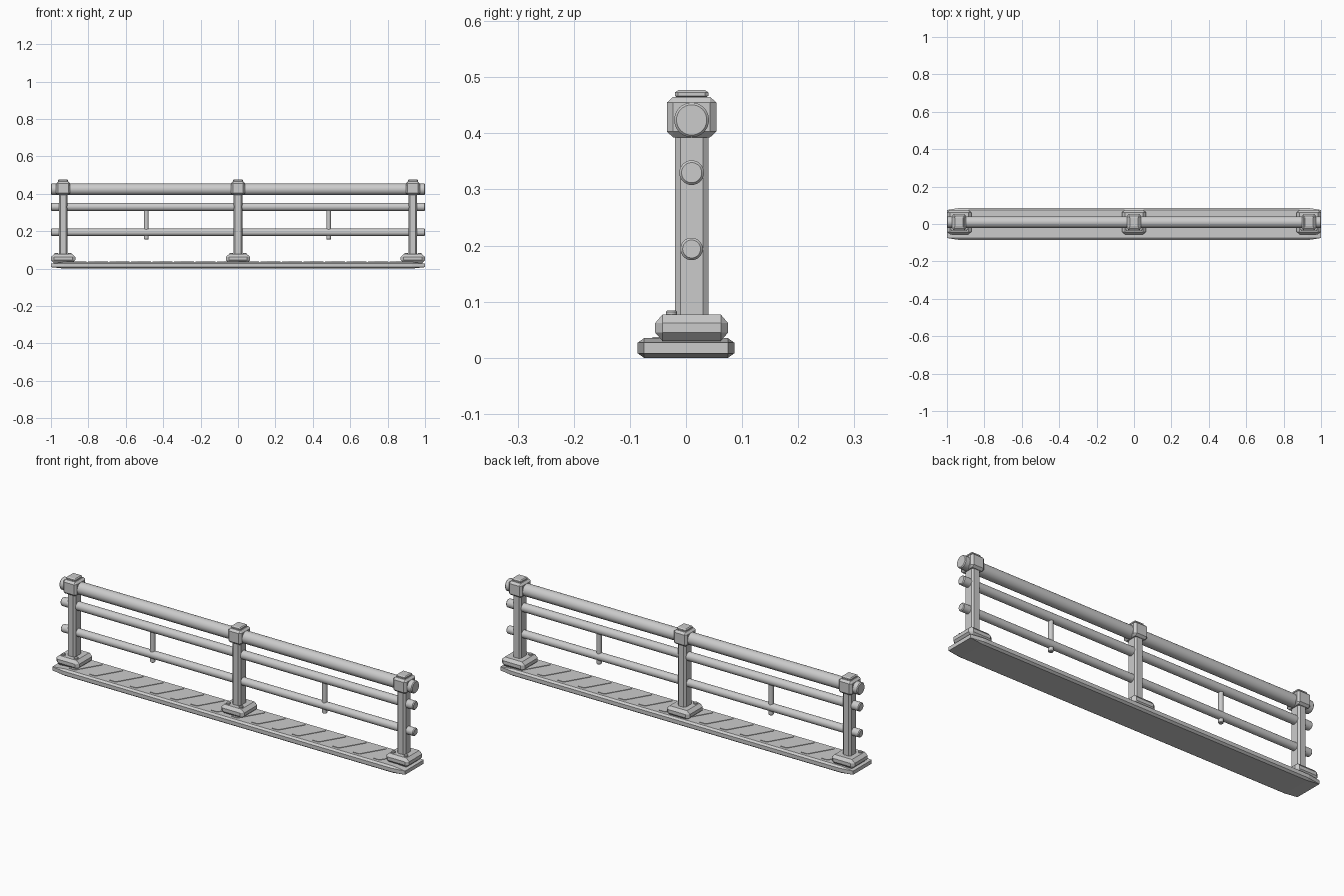
import bpy
import bmesh
from math import pi, radians
from mathutils import Matrix, Vector

if "Cube" in bpy.data.objects:
    bpy.data.objects.remove(bpy.data.objects["Cube"], do_unlink=True)

steel = bpy.data.materials.new("plain_grey")
steel.use_nodes = True
GREY = (0.6, 0.6, 0.6, 1)
steel.diffuse_color = GREY
steel.node_tree.nodes["Principled BSDF"].inputs["Base Color"].default_value = GREY


def finish(name, bm, location, smooth=False):
    bmesh.ops.recalc_face_normals(bm, faces=bm.faces)
    mesh = bpy.data.meshes.new(name)
    bm.to_mesh(mesh)
    bm.free()
    mesh.materials.append(steel)
    obj = bpy.data.objects.new(name, mesh)
    obj.location = location
    bpy.context.collection.objects.link(obj)
    if smooth:
        bpy.ops.object.select_all(action="DESELECT")
        obj.select_set(True)
        bpy.context.view_layer.objects.active = obj
        bpy.ops.object.shade_smooth_by_angle(angle=radians(30))
    return obj


def chamfered_box(name, location, size, chamfer):
    """Box whose chamfer has its own width along each axis."""
    bm = bmesh.new()
    bmesh.ops.create_cube(bm, size=1)
    bmesh.ops.scale(bm, vec=[s / c for s, c in zip(size, chamfer)], verts=bm.verts)
    bmesh.ops.bevel(bm, geom=bm.edges[:], offset=1, segments=1, affect="EDGES")
    bmesh.ops.scale(bm, vec=chamfer, verts=bm.verts)
    return finish(name, bm, location)


def rod(name, location, radius, length, axis, chamfer=0.004, sides=32):
    """Round bar along an axis with chamfered ends."""
    bm = bmesh.new()
    bmesh.ops.create_cone(bm, cap_ends=True, segments=sides, radius1=radius,
                          radius2=radius, depth=length)
    rims = [e for e in bm.edges if abs(e.verts[0].co.z - e.verts[1].co.z) < 1e-6]
    bmesh.ops.bevel(bm, geom=rims, offset=chamfer, segments=1, affect="EDGES")
    if axis == "X":
        bmesh.ops.rotate(bm, verts=bm.verts, matrix=Matrix.Rotation(pi / 2, 3, "Y"))
    return finish(name, bm, location, smooth=True)


POST_Y = 0.01

# Walkway base
chamfered_box("base_plate", (0, 0, 0.0175), (2, 0.172, 0.035), (0.07, 0.011, 0.008))

# Slanted grip bars on the base
bm = bmesh.new()
for i in range(16):
    result = bmesh.ops.create_cube(bm, size=1)
    verts = result["verts"]
    bmesh.ops.scale(bm, vec=(0.035, 0.12, 0.006), verts=verts)
    for v in verts:
        v.co.x += 0.6 * v.co.y
    bmesh.ops.translate(bm, vec=Vector(((i - 7.5) * 0.115, 0, 0)), verts=verts)
finish("grip_bars", bm, (0, 0, 0.0345))

# Posts with feet, collars, caps and bolts
for side, x in (("right", -0.935), ("middle", 0), ("left", 0.935)):
    chamfered_box(side + "_foot", (x, POST_Y, 0.0535),
                  (0.13, 0.13, 0.047), (0.016, 0.013, 0.015))
    chamfered_box(side + "_post", (x, POST_Y, 0.235),
                  (0.046, 0.06, 0.35), (0.008, 0.01, 0.01))
    chamfered_box(side + "_collar", (x, POST_Y, 0.429),
                  (0.076, 0.088, 0.072), (0.01, 0.011, 0.01))
    chamfered_box(side + "_cap", (x, POST_Y, 0.47),
                  (0.054, 0.06, 0.014), (0.005, 0.006, 0.004))
    for s in (-1, 1):
        rod(side + "_foot_bolt", (x + s * 0.036, -0.026, 0.078),
            0.01, 0.012, "Z", chamfer=0.002, sides=12)

# Horizontal rails
for name, z, radius in (("top_rail", 0.424, 0.031),
                        ("middle_rail", 0.33, 0.022),
                        ("lower_rail", 0.194, 0.02)):
    rod(name, (0, POST_Y, z), radius, 2, "X")

# Short uprights joining the two thinner rails
for side, x in (("right", -0.49), ("left", 0.485)):
    rod(side + "_upright", (x, POST_Y, 0.24), 0.012, 0.17, "Z", chamfer=0.003, sides=20)
